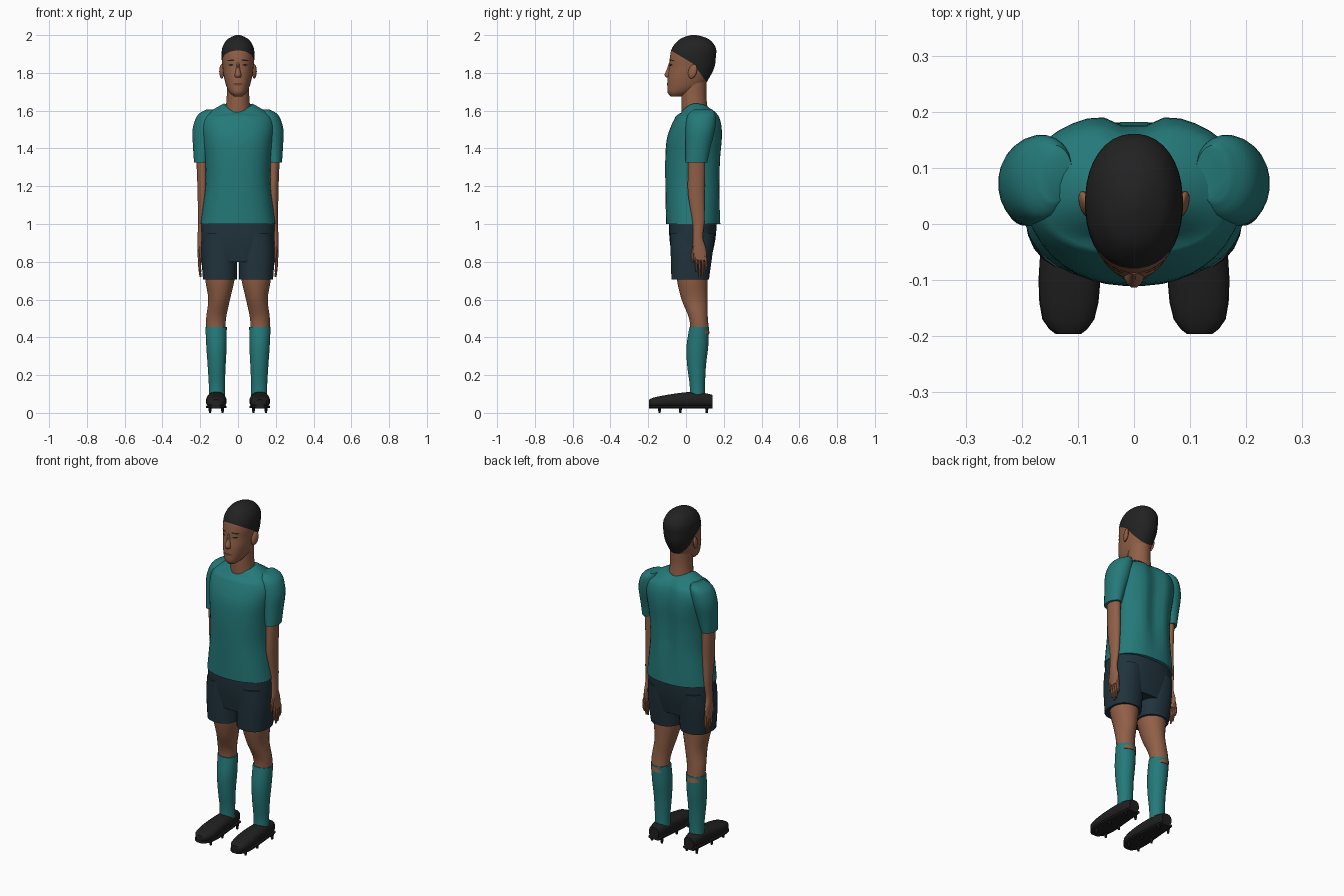
import bpy
import bmesh
import math
from mathutils import Vector
from mathutils.bvhtree import BVHTree

cube = bpy.data.objects.get("Cube")
if cube:
    bpy.data.objects.remove(cube, do_unlink=True)


def material(name, *rgb):
    mat = bpy.data.materials.new(name)
    mat.use_nodes = True
    mat.diffuse_color = (*rgb, 1)
    mat.node_tree.nodes["Principled BSDF"].inputs["Base Color"].default_value = (*rgb, 1)
    return mat


teal = material("teal_cloth", .018, .19, .19)
navy = material("navy_cloth", .015, .033, .046)
skin = material("brown_skin", .28, .115, .062)
black_hair = material("black_hair", .016, .016, .016)
black_boot = material("black_leather", .014, .014, .014)
lip_brown = material("lip_brown", .15, .05, .035)


def finish(name, bm, mats, pair=False, angle=40):
    """Turn a bmesh into a smooth object, optionally mirrored across x."""
    bmesh.ops.recalc_face_normals(bm, faces=bm.faces[:])
    mesh = bpy.data.meshes.new(name)
    bm.to_mesh(mesh)
    bm.free()
    obj = bpy.data.objects.new(name, mesh)
    bpy.context.collection.objects.link(obj)
    for mat in mats:
        mesh.materials.append(mat)
    if pair:
        mirror = obj.modifiers.new("mirror", "MIRROR")
        mirror.use_mirror_merge = False
    bpy.ops.object.select_all(action="DESELECT")
    obj.select_set(True)
    bpy.context.view_layer.objects.active = obj
    bpy.ops.object.shade_smooth_by_angle(angle=math.radians(angle))
    return obj


def spline(rows, steps):
    """Catmull-Rom interpolation through the ring rows."""
    out = []
    for i in range(len(rows) - 1):
        quad = [rows[max(i - 1, 0)], rows[i], rows[i + 1], rows[min(i + 2, len(rows) - 1)]]
        for s in range(steps):
            t = s / steps
            out.append([b + t / 2 * (c - a + t * (2 * a - 5 * b + 4 * c - d + t * (3 * (b - c) + d - a)))
                        for a, b, c, d in zip(*quad)])
    return out + [list(rows[-1])]


def loft(bm, rows, seg=24, power=2, steps=4, along_y=False):
    """Skin rings given as (height, x, depth, x radius, depth radius)."""
    rings = []
    for h, cx, cd, rx, rd in spline(rows, steps):
        ring = []
        for k in range(seg):
            a = math.tau * (k + .5) / seg
            c, s = math.cos(a), math.sin(a)
            x = cx + rx * math.copysign(abs(c) ** (2 / power), c)
            d = cd + rd * math.copysign(abs(s) ** (2 / power), s)
            ring.append(bm.verts.new((x, h, d) if along_y else (x, d, h)))
        rings.append(ring)
    for low, high in zip(rings, rings[1:]):
        for k in range(seg):
            n = (k + 1) % seg
            bm.faces.new((low[k], low[n], high[n], high[k]))
    bm.faces.new(rings[0])
    bm.faces.new(rings[-1])


def part(name, mat, rows, pair=False, **options):
    bm = bmesh.new()
    loft(bm, rows, **options)
    return finish(name, bm, [mat], pair)


# Shirt body: groove down the spine, collar dipping in front
bm = bmesh.new()
loft(bm, [(1, 0, .038, .198, .144), (1.1, 0, .038, .185, .146), (1.22, 0, .038, .172, .148),
          (1.35, 0, .04, .176, .15), (1.45, 0, .048, .188, .15), (1.52, 0, .058, .195, .137),
          (1.57, 0, .063, .18, .118), (1.61, 0, .058, .125, .1), (1.638, 0, .05, .075, .078)],
     seg=40, power=2.3)
for v in bm.verts:
    x, y, z = v.co
    if y > .05:
        v.co.y -= .028 * math.exp(-(x / .04) ** 2) * min(1, max(0, (z - 1) * 4)) * (y - .05) / .14
    front = max(-1, min(1, (.05 - y) / .078))
    collar = max(0, (z - 1.57) / .068)
    v.co.z -= collar * front ** 2 * (.05 if front > 0 else .02)
finish("shirt_body", bm, [teal], angle=60)

part("sleeves", teal, [(1.605, .14, .09, .03, .05), (1.575, .16, .083, .055, .075),
                       (1.5, .175, .075, .066, .079), (1.4, .188, .063, .05, .066),
                       (1.325, .195, .055, .038, .058)], pair=True)

# Shorts
part("shorts_waist", navy, [(1.02, 0, .037, .192, .127), (.92, 0, .034, .195, .122),
                            (.8, 0, .03, .186, .1)], seg=36, power=2.5)
part("shorts_legs", navy, [(.95, .1, .034, .088, .118), (.85, .1, .03, .095, .112),
                           (.705, .096, .022, .09, .1)], pair=True, power=2.4)

# Legs and socks
part("legs", skin, [(.78, .095, .032, .08, .085), (.7, .096, .033, .077, .081),
                    (.6, .1, .045, .058, .069), (.5, .116, .066, .053, .05),
                    (.42, .117, .074, .05, .051)], pair=True)
part("socks", teal, [(.455, .116, .07, .057, .052), (.35, .114, .06, .054, .058),
                     (.25, .113, .056, .048, .05), (.15, .112, .06, .043, .041),
                     (.09, .112, .06, .043, .041)], pair=True)

# Boots: upper, flat sole and studs
part("boot_uppers", black_boot, [(-.195, .117, .052, .023, .018), (-.17, .117, .056, .046, .026),
                                 (-.1, .115, .062, .055, .034), (0, .115, .069, .05, .041),
                                 (.08, .115, .07, .046, .039), (.14, .115, .064, .032, .032)],
     pair=True, seg=16, power=2.6, steps=2, along_y=True)
part("boot_soles", black_boot, [(-.196, .117, .032, .023, .008), (-.17, .117, .032, .047, .008),
                                (-.1, .115, .032, .056, .008), (0, .115, .032, .048, .008),
                                (.14, .115, .032, .036, .008)],
     pair=True, seg=12, power=5, steps=2, along_y=True)
bm = bmesh.new()
for y in (-.14, -.03, .11):
    for side in (-1, 1):
        loft(bm, [(0, .115 + side * .033, y, .006, .006), (.03, .115 + side * .033, y, .01, .01)],
             seg=8, steps=1)
finish("boot_studs", bm, [black_boot], pair=True)

# Arms and hands
part("arms", skin, [(1.38, .19, .057, .033, .045), (1.25, .188, .055, .029, .046),
                    (1.15, .187, .055, .027, .044), (1.02, .193, .066, .019, .033),
                    (.93, .198, .064, .016, .026), (.87, .2, .07, .014, .036),
                    (.81, .201, .077, .012, .034)], pair=True, seg=20)
bm = bmesh.new()
for i, tip in enumerate((.745, .72, .728, .755)):
    y = .052 + i * .017
    loft(bm, [(.83, .201, y, .01, .009), (.78, .203, y + .004, .009, .008),
              (tip, .199, y + .002, .005, .005)], seg=8, steps=2)
loft(bm, [(.89, .2, .048, .011, .012), (.84, .198, .036, .01, .01), (.795, .195, .036, .006, .006)],
     seg=8, steps=2)
finish("fingers", bm, [skin], pair=True)

# Neck
part("neck", skin, [(1.57, 0, .048, .072, .07), (1.62, 0, .045, .065, .069),
                    (1.68, 0, .042, .06, .066), (1.77, 0, .045, .06, .065)])

# Head, cut along the hairline and coloured above it
bm = bmesh.new()
loft(bm, [(1.675, 0, -.052, .022, .028), (1.695, 0, -.03, .044, .067), (1.73, 0, -.003, .062, .096),
          (1.78, 0, .015, .075, .112), (1.83, 0, .031, .082, .12), (1.88, 0, .036, .087, .122),
          (1.93, 0, .042, .084, .117), (1.97, 0, .044, .064, .088), (1.99, 0, .043, .036, .052),
          (2, 0, .042, .01, .014)], seg=36, power=2.15)
corner = Vector((0, .04, 1.847))
hairlines = [Vector((0, slope, 1)).normalized() for slope in (.6, 1.4)]
for normal in hairlines:
    bmesh.ops.bisect_plane(bm, geom=bm.verts[:] + bm.edges[:] + bm.faces[:],
                           plane_co=corner, plane_no=normal)
for f in bm.faces:
    centre = f.calc_center_median()
    f.material_index = int(any((centre - corner).dot(n) > 0 for n in hairlines))
surface = BVHTree.FromBMesh(bm)
finish("head", bm, [skin, black_hair], angle=60)

# Nose
part("nose", skin, [(1.855, 0, -.078, .008, .012), (1.82, 0, -.085, .011, .017),
                    (1.79, 0, -.09, .018, .024), (1.775, 0, -.087, .016, .018)], seg=12)

# Ears
bm = bmesh.new()
bmesh.ops.create_uvsphere(bm, u_segments=16, v_segments=10, radius=1)
for v in bm.verts:
    x, y, z = v.co
    v.co = (.086 + .012 * x + .006 * y, .035 + .023 * y + .007 * z, 1.808 + .038 * z)
finish("ears", bm, [skin], pair=True)


def face_plate(name, mat, x, z, rx, rz, tilt=0, pair=True):
    """Thin oval laid on the front of the head."""
    bm = bmesh.new()

    def on_head(u, w):
        start = Vector((x + rx * u, -1, z + rz * w + tilt * u))
        return bm.verts.new(surface.ray_cast(start, Vector((0, 1, 0)))[0] - Vector((0, .003, 0)))

    middle = on_head(0, 0)
    rim = [on_head(math.cos(a), math.sin(a)) for a in (math.tau * k / 14 for k in range(14))]
    for a, b in zip(rim, rim[1:] + rim[:1]):
        bm.faces.new((middle, a, b))
    finish(name, bm, [mat], pair)


# Painted face details
face_plate("eyes", black_hair, .037, 1.842, .013, .005)
face_plate("eyebrows", black_hair, .038, 1.866, .02, .004, tilt=-.002)
face_plate("mouth", lip_brown, 0, 1.74, .027, .007, pair=False)
